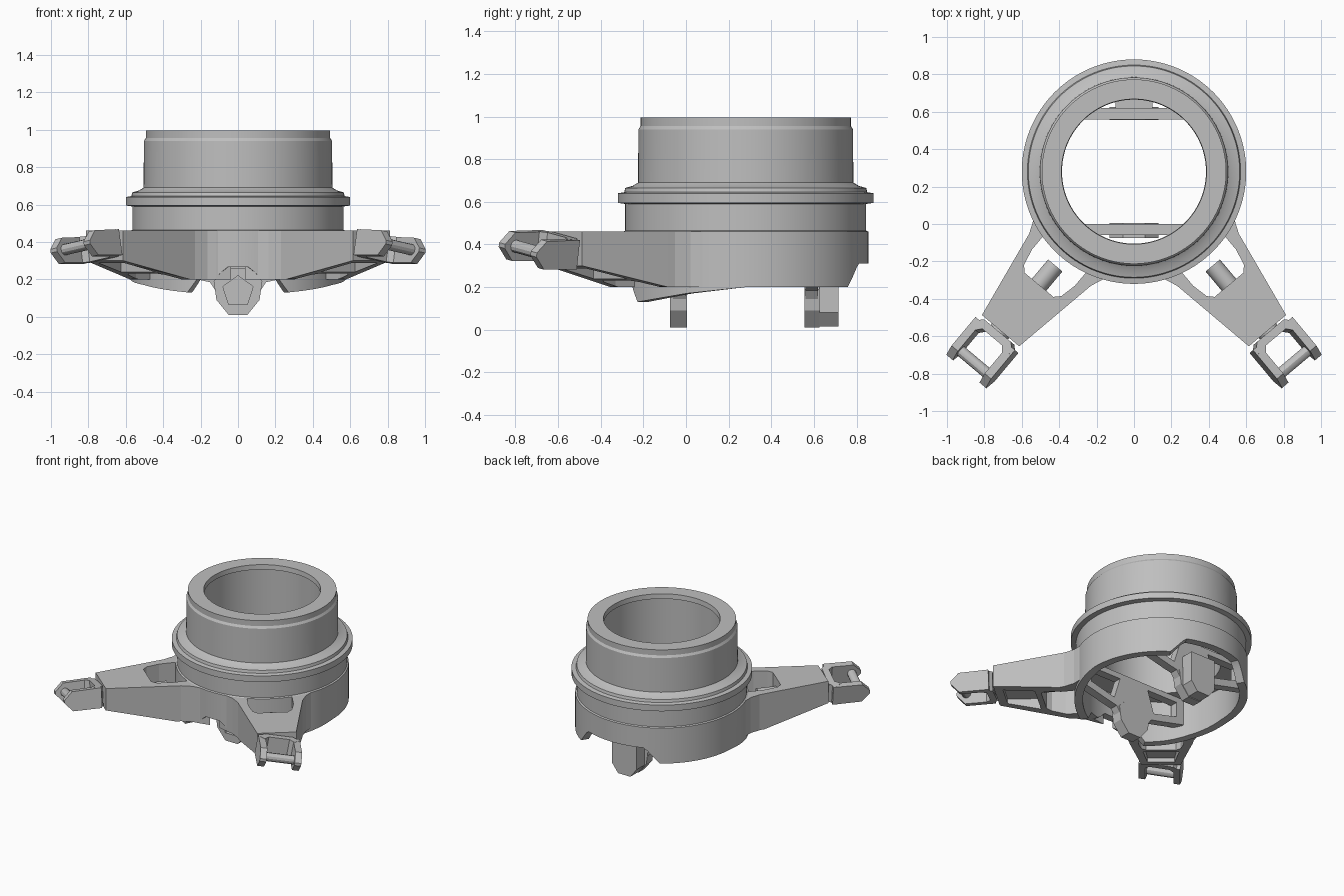
import bpy, bmesh, math
from mathutils import Matrix

cube = bpy.data.objects.get("Cube")
if cube:
    bpy.data.objects.remove(cube, do_unlink=True)

metal = bpy.data.materials.new("grey_metal")
metal.use_nodes = True
GREY = (0.52, 0.52, 0.52, 1)
metal.diffuse_color = GREY
metal.node_tree.nodes["Principled BSDF"].inputs["Base Color"].default_value = GREY

CY = 0.28                                   # hub centre on y
HUB = Matrix.Translation((0, CY, 0))


def finish(name, bm, smooth=True):
    bmesh.ops.recalc_face_normals(bm, faces=bm.faces)
    mesh = bpy.data.meshes.new(name)
    bm.to_mesh(mesh)
    bm.free()
    mesh.materials.append(metal)
    ob = bpy.data.objects.new(name, mesh)
    bpy.context.collection.objects.link(ob)
    bpy.ops.object.select_all(action="DESELECT")
    ob.select_set(True)
    bpy.context.view_layer.objects.active = ob
    if smooth:
        bpy.ops.object.shade_smooth_by_angle(angle=math.radians(30))
    return ob


def xy(a, b, c):
    return (a, b, c)


def xz(a, b, c):
    return (a, c, b)


def prism(name, pts, lo, hi, place=xy, matrix=Matrix()):
    """Extrude a 2D outline from lo to hi; place maps it into space."""
    bm = bmesh.new()
    low, top = ([bm.verts.new(matrix @ Matrix.Translation(place(a, b, c)).translation)
                 for a, b in pts] for c in (lo, hi))
    bm.faces.new(low)
    bm.faces.new(top)
    n = len(pts)
    for i in range(n):
        j = (i + 1) % n
        bm.faces.new((low[i], low[j], top[j], top[i]))
    return finish(name, bm, False)


def rod(name, start, end, r, matrix, sides=16):
    a, b = (matrix @ Matrix.Translation(p).translation for p in (start, end))
    d = b - a
    bm = bmesh.new()
    bmesh.ops.create_cone(bm, cap_ends=True, segments=sides, radius1=r, radius2=r, depth=d.length,
                          matrix=Matrix.Translation((a + b) / 2) @ d.to_track_quat("Z", "Y").to_matrix().to_4x4())
    return finish(name, bm)


def cut(ob, cutter):
    mod = ob.modifiers.new("cut", "BOOLEAN")
    mod.operation = "DIFFERENCE"
    mod.solver = "EXACT"
    mod.object = cutter
    bpy.context.view_layer.objects.active = ob
    bpy.ops.object.modifier_apply(modifier=mod.name)
    bpy.data.objects.remove(cutter, do_unlink=True)


def interp(x, table):
    for (x0, z0), (x1, z1) in zip(table, table[1:]):
        if x <= x1:
            return z0 + (z1 - z0) * max(0, x - x0) / (x1 - x0)
    return table[-1][1]


def skirt_bottom(x, y):
    """Lower rim: arched gap and fingers in front, notch behind."""
    if y > 0:
        return interp(abs(x), [(0, 0.31), (0.23, 0.31), (0.32, 0.2)])
    if abs(x) < 0.27:
        return interp(abs(x), [(0, 0.265), (0.06, 0.265), (0.13, 0.2), (0.22, 0.2), (0.27, 0.13)])
    return interp(y, [(-0.51, 0.13), (-0.28, 0.17), (0, 0.2)])


# Hub: stepped collar, lipped bore and hollow skirt, turned in one piece
profile = [(0.575, 0.2), (0.575, 0.46), (0.565, 0.465), (0.565, 0.59), (0.6, 0.595), (0.6, 0.64),
           (0.57, 0.645), (0.565, 0.665), (0.53, 0.675), (0.505, 0.69), (0.503, 0.94), (0.493, 0.955),
           (0.493, 0.995), (0.388, 0.995), (0.385, 0.96), (0.398, 0.955), (0.398, 0.44), (0.52, 0.44),
           (0.52, 0.2)]
SEG = 128
bm = bmesh.new()
rings = []
for i in range(SEG):
    t = 2 * math.pi * i / SEG
    x, y = math.cos(t), math.sin(t)
    rim = skirt_bottom(0.575 * x, 0.575 * y)
    rings.append([bm.verts.new((r * x, CY + r * y, rim if z == 0.2 else z)) for r, z in profile])
n = len(profile)
for i in range(SEG):
    a, b = rings[i], rings[(i + 1) % SEG]
    for k in range(n):
        m = (k + 1) % n
        bm.faces.new((a[k], b[k], b[m], a[m]))
finish("hub", bm)


# Cross ribs inside the skirt, flaring down into a pivot boss
def mirrored(half):
    return half + [(-x, z) for x, z in reversed(half)]


rib = mirrored([(0.43, 0.44), (0.43, 0.25), (0.22, 0.2), (0.15, 0.185), (0.12, 0.14)])
rib_hole = [(0.12, 0.4), (0.37, 0.4), (0.37, 0.29), (0.17, 0.24)]
boss = mirrored([(0.06, 0.26), (0.13, 0.19), (0.115, 0.09), (0.05, 0.01)])
for side, y0, y1, b0, b1 in (("front", -0.06, 0, -0.075, 0.005), ("rear", 0.56, 0.62, 0.555, 0.625)):
    plate = prism(side + "_rib", rib, y0, y1, xz)
    for s in (1, -1):
        cut(plate, prism("cutter", [(s * x, z) for x, z in rib_hole], y0 - 0.1, y1 + 0.1, xz))
    block = prism(side + "_boss", boss, b0, b1, xz)
    socket = [(0.085 * math.sin(k * math.tau / 5), 0.135 + 0.085 * math.cos(k * math.tau / 5)) for k in range(5)]
    for part in (plate, block):
        cut(part, prism("cutter", socket, b0 - 0.05, b0 + 0.045, xz))
prism("rear_boss_block", mirrored([(0.1, 0.3), (0.1, 0.08), (0.05, 0.015)]), 0.615, 0.715, xz)


# Arms with window, shallow underside pocket, stub and fork
def arm_shape(u, v, z):
    return (u, v, max(z, interp(u, [(0.65, 0.2), (1.11, 0.3)])))


arc = [(0.55 * math.cos(math.radians(d)), 0.55 * math.sin(math.radians(d))) for d in range(36, -37, -9)]
flare = [(0.51, 0.275), (0.545, 0.245), (0.615, 0.216), (0.65, 0.21), (1.11, 0.13)]
arm_outline = arc + [(u, -v) for u, v in flare] + flare[::-1]
window = [(0.5, 0.15), (0.67, 0.15), (0.76, 0.13), (0.79, 0.1)]
window += [(u, -v) for u, v in reversed(window)]
pocket = [(0.83, 0.12), (1.05, 0.09), (1.05, -0.09), (0.83, -0.12)]
cheek = [(1.14, 0.07), (1.34, 0.065), (1.395, 0.01), (1.395, -0.01), (1.34, -0.07), (1.14, -0.07)]
back = [(1.165, 0.14), (1.12, 0.095), (1.12, -0.095), (1.165, -0.14), (1.2, -0.1), (1.165, -0.07),
        (1.165, 0.07), (1.2, 0.1)]

for side, s in (("left", 1), ("right", -1)):
    M = Matrix.Diagonal((s, 1, 1, 1)) @ HUB @ Matrix.Rotation(math.radians(-50), 4, "Z")
    arm = prism(side + "_arm", arm_outline, 0, 0.46, arm_shape, M)
    cut(arm, prism("cutter", window, 0.1, 0.6, xy, M))
    cut(arm, prism("cutter", pocket, 0.1, 0.32, xy, M))
    rod(side + "_window_stub", (0.655, 0, 0.35), (0.81, 0, 0.35), 0.05, M)
    rod(side + "_fork_neck", (1.06, 0, 0.375), (1.13, 0, 0.375), 0.06, M)
    # Fork rolled slightly about the arm axis
    F = M @ Matrix.Translation((0, 0, 0.375)) @ Matrix.Rotation(math.radians(-10), 4, "X")
    prism(side + "_fork_back", back, -0.07, 0.07, xy, F)
    for k, v0 in (("outer", 0.095), ("inner", -0.14)):
        prism(side + "_fork_cheek_" + k, cheek, v0, v0 + 0.045, xz, F)
    rod(side + "_fork_pin", (1.33, -0.12, 0), (1.33, 0.12, 0), 0.03, F, 12)
